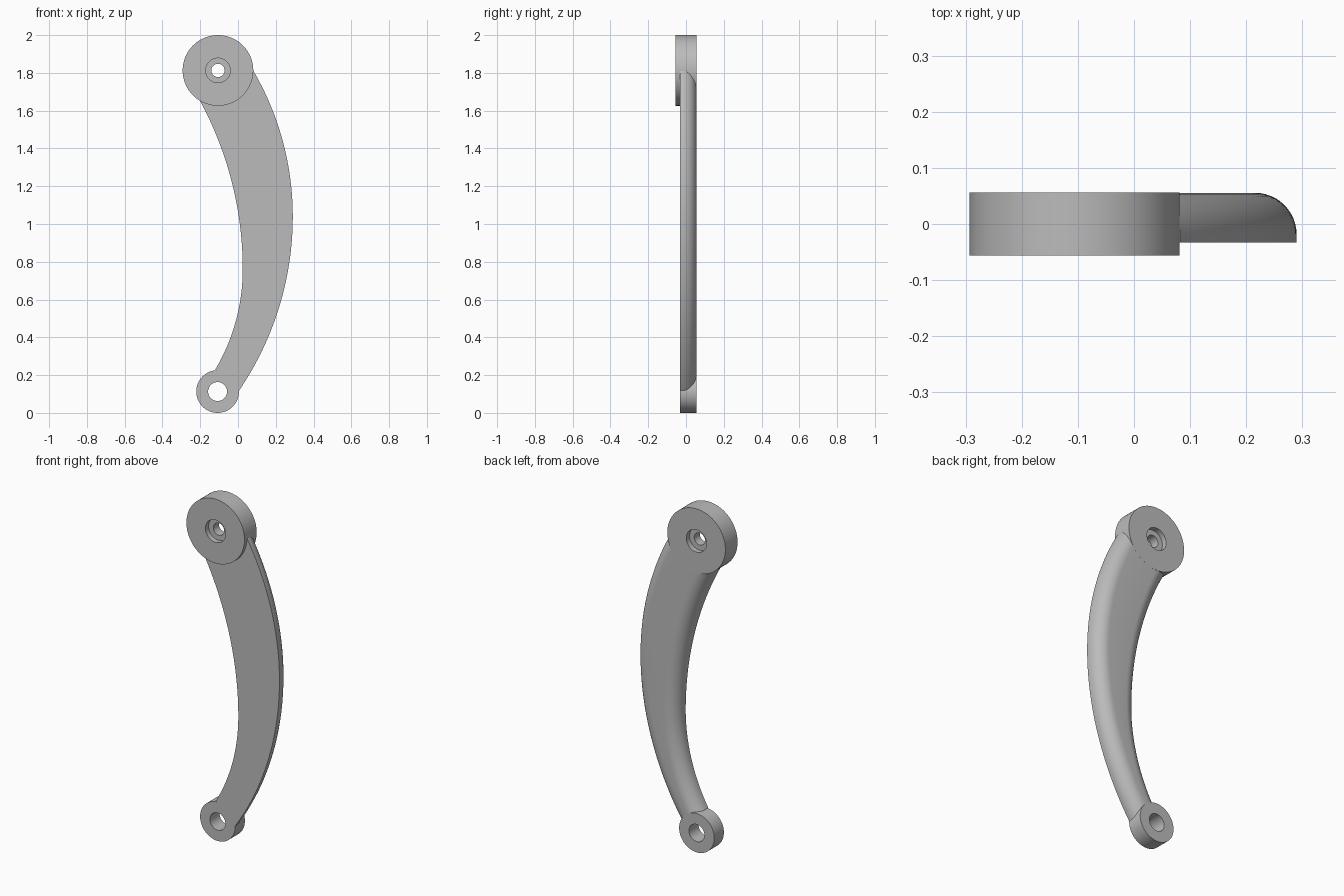
import bpy, bmesh, math
from mathutils import Vector

cube = bpy.data.objects.get("Cube")
if cube:
    bpy.data.objects.remove(cube, do_unlink=True)

grey = bpy.data.materials.new("plain_grey")
grey.use_nodes = True
colour = (0.5, 0.5, 0.5, 1)
grey.diffuse_color = colour
grey.node_tree.nodes["Principled BSDF"].inputs["Base Color"].default_value = colour

BACK, FRONT, ARM_FRONT = 0.056, -0.056, -0.033


def finish(name, bm):
    """Turn a bmesh into a shaded, coloured object."""
    bmesh.ops.recalc_face_normals(bm, faces=bm.faces)
    mesh = bpy.data.meshes.new(name)
    bm.to_mesh(mesh)
    bm.free()
    mesh.materials.append(grey)
    obj = bpy.data.objects.new(name, mesh)
    bpy.context.collection.objects.link(obj)
    bpy.ops.object.select_all(action="DESELECT")
    obj.select_set(True)
    bpy.context.view_layer.objects.active = obj
    bpy.ops.object.shade_smooth_by_angle(angle=math.radians(30))


def skin(bm, rings, closed):
    """Bridge consecutive closed rings of points with quads."""
    rows = [[bm.verts.new(p) for p in ring] for ring in rings]
    pairs = list(zip(rows, rows[1:]))
    if closed:
        pairs.append((rows[-1], rows[0]))
    for a, b in pairs:
        for i in range(len(a)):
            j = (i + 1) % len(a)
            bm.faces.new((a[i], a[j], b[j], b[i]))
    return rows


def boss(name, cx, cz, profile, steps=96):
    """Revolve a closed (radius, y) profile about an axis along y."""
    bm = bmesh.new()
    rings = []
    for k in range(steps):
        a = math.tau * k / steps
        rings.append([(cx + r * math.cos(a), y, cz + r * math.sin(a)) for r, y in profile])
    skin(bm, rings, True)
    finish(name, bm)


# Large upper boss with a counterbored hole on both faces
bore = 0.03
boss("upper_boss", -0.106, 1.813, [
    (0.187, FRONT), (0.187, BACK), (0.065, BACK), (0.065, BACK - bore),
    (0.035, BACK - bore), (0.035, FRONT + bore), (0.065, FRONT + bore), (0.065, FRONT)])

# Small lower boss with a plain hole
boss("lower_boss", -0.108, 0.113, [
    (0.113, ARM_FRONT), (0.113, BACK), (0.05, BACK), (0.05, ARM_FRONT)])


def edge_point(t, z0, z1, x_max, z_max, r_low, r_high):
    """Point on an edge of two arcs that meet where the edge is vertical."""
    z = z0 + (z1 - z0) * t
    r = r_low if z < z_max else r_high
    return Vector((x_max - r + math.sqrt(r * r - (z - z_max) ** 2), 0, z))


# Curved arm: flat front, both back edges rounded
bm = bmesh.new()
rings, count, fillet, arc = [], 64, 0.075, 12
arm_back = BACK - 0.0004
for k in range(count + 1):
    t = k / count
    outer = edge_point(t, 0.11, 1.81, 0.29, 1.04, 1.636, 1.53)
    inner = edge_point(t, 0.23, 1.65, 0.025, 0.76, 1.041, 1.873)
    across = (inner - outer).normalized()
    width = (inner - outer).length
    half = [(0, ARM_FRONT)]
    for i in range(arc + 1):
        a = math.pi / 2 * i / arc
        half.append((fillet * (1 - math.cos(a)), arm_back - fillet * (1 - math.sin(a))))
    section = half + [(width - s, y) for s, y in reversed(half)]
    rings.append([outer + across * s + Vector((0, y, 0)) for s, y in section])
rows = skin(bm, rings, False)
bm.faces.new(rows[0])
bm.faces.new(rows[-1])
finish("curved_arm", bm)
